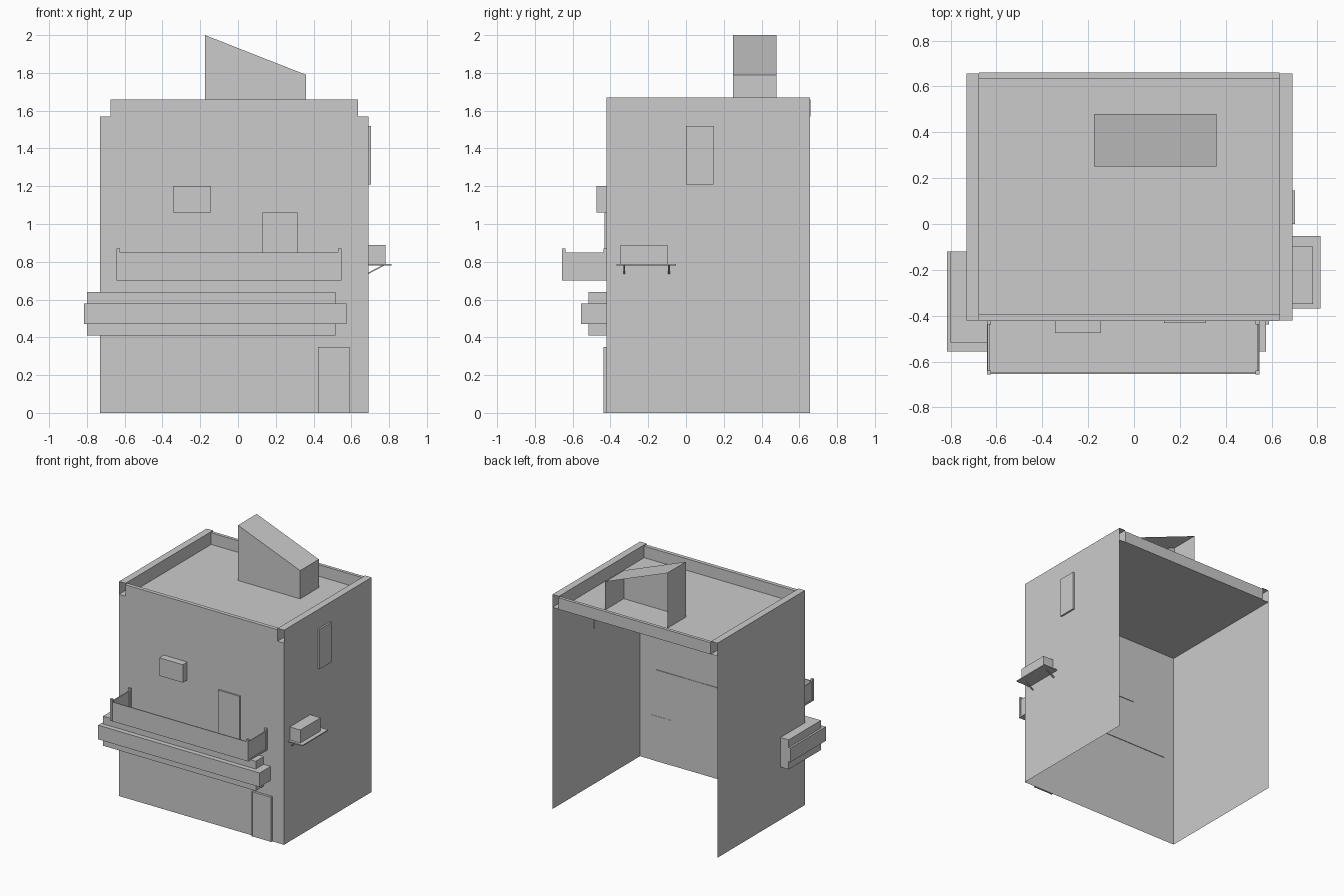
import bpy, bmesh
from mathutils import Vector

if "Cube" in bpy.data.objects:
    bpy.data.objects.remove(bpy.data.objects["Cube"])

X0, X1, Y0, Y1 = -0.73, 0.69, -0.42, 0.657   # building footprint
ROOF, TOP = 1.57, 1.67


def mesh_object(name, bm):
    mesh = bpy.data.meshes.new(name)
    bm.to_mesh(mesh)
    bm.free()
    ob = bpy.data.objects.new(name, mesh)
    bpy.context.collection.objects.link(ob)
    return ob


def box(name, x0, x1, y0, y1, z0, z1):
    bm = bmesh.new()
    bmesh.ops.create_cube(bm, size=1)
    for v in bm.verts:
        v.co = Vector(((x0, x1)[v.co.x > 0], (y0, y1)[v.co.y > 0], (z0, z1)[v.co.z > 0]))
    return mesh_object(name, bm)


def prism(name, profile, direction, caps=True):
    """Closed 3D profile swept along a direction."""
    bm = bmesh.new()
    face = bm.faces.new([bm.verts.new(p) for p in profile])
    ext = bmesh.ops.extrude_face_region(bm, geom=[face], use_keep_orig=caps)
    bmesh.ops.translate(bm, vec=direction, verts=[g for g in ext["geom"] if isinstance(g, bmesh.types.BMVert)])
    bmesh.ops.recalc_face_normals(bm, faces=bm.faces)
    return mesh_object(name, bm)


def sheet(name, path, direction):
    """Open path swept into thin single-sided faces."""
    bm = bmesh.new()
    d = Vector(direction)
    pairs = [(bm.verts.new(p), bm.verts.new(Vector(p) + d)) for p in path]
    for (a, b), (c, e) in zip(pairs, pairs[1:]):
        bm.faces.new((a, c, e, b))
    return mesh_object(name, bm)


# Three thin walls, open at the back, and the flat roof
sheet("walls", [(X0, Y1, 0), (X0, Y0, 0), (X1, Y0, 0), (X1, Y1, 0)], (0, 0, ROOF))
sheet("roof", [(X0, Y0, ROOF), (X1, Y0, ROOF)], (0, Y1 - Y0, 0))

# Side parapets: hollow channels with open ends
sheet("left_parapet", [(-0.675, Y1, ROOF), (-0.675, Y1, TOP), (X0, Y1, TOP), (X0, Y1, ROOF)],
      (0, Y0 - Y1, 0))
sheet("right_parapet", [(X1, Y1, ROOF), (X1, Y1, TOP), (0.635, Y1, TOP), (0.635, Y1, ROOF)],
      (0, Y0 - Y1, 0))

# Front and back parapets
box("front_parapet", -0.675, 0.635, Y0 - 0.002, Y0 + 0.028, ROOF, 1.66)
box("back_parapet", -0.675, 0.635, Y1 - 0.022, Y1 + 0.003, ROOF, 1.66)

# Sloped stair housing on the roof, open at the back
hx0, hx1, hy0, hy1 = -0.175, 0.36, 0.25, 0.48
housing = prism("roof_housing", [(hx0, hy0, ROOF), (hx1, hy0, ROOF), (hx1, hy0, 1.79), (hx0, hy0, 2.0)],
                (0, hy1 - hy0, 0))
bm = bmesh.new()
bm.from_mesh(housing.data)
opened = [f for f in bm.faces if f.normal.y > 0.9 or f.normal.z < -0.9]
bmesh.ops.delete(bm, geom=opened, context="FACES")
bm.to_mesh(housing.data)
bm.free()

# Signboard wrapping the front-left corner: tall core and projecting band
for name, xl, xr, yf, z0, z1 in (("sign_core", -0.80, 0.515, -0.517, 0.41, 0.64),
                                 ("sign_band", -0.815, 0.575, -0.555, 0.47, 0.58)):
    prism(name, [(xl, -0.12, z0), (xl, yf, z0), (xr, yf, z0), (xr, Y0, z0), (X0, Y0, z0), (X0, -0.12, z0)],
          (0, 0, z1 - z0))

# Balcony: floor, three panels and corner posts
bx0, bx1, by0 = -0.642, 0.548, -0.657
t = 0.008
box("balcony_floor", bx0, bx1, by0 + 0.002, Y0 + 0.005, 0.70, 0.712)
box("balcony_front_panel", bx0 + 0.005, bx1 - 0.005, by0 + 0.002, by0 + 0.002 + t, 0.70, 0.85)
for side, x in (("left", bx0 + 0.004), ("right", bx1 - 0.004 - t)):
    box(f"balcony_{side}_panel", x, x + t, by0 + 0.004, Y0, 0.70, 0.85)
for side, x in (("left", bx0), ("right", bx1 - 0.018)):
    for end, y in (("front", by0), ("back", Y0 - 0.018)):
        box(f"balcony_{side}_{end}_post", x, x + 0.018, y, y + 0.018, 0.70, 0.87)

# Balcony door, window, and wall-mounted unit
box("balcony_door", 0.13, 0.315, -0.432, Y0 + 0.002, 0.70, 1.06)
box("side_window", X1 - 0.002, 0.703, 0.0, 0.145, 1.21, 1.52)
box("front_cooling_unit", -0.345, -0.143, -0.475, Y0 + 0.005, 1.06, 1.20)

# Entrance door with a slim frame
box("entrance_door", 0.428, 0.584, -0.432, Y0 + 0.002, 0.0, 0.345)
box("entrance_frame_top", 0.423, 0.589, -0.438, Y0 + 0.002, 0.344, 0.35)
for side, x in (("left", 0.423), ("right", 0.583)):
    box(f"entrance_frame_{side}", x, x + 0.006, -0.438, Y0 + 0.002, 0.0, 0.345)

# Right-hand cooling unit on a shelf with two diagonal braces
box("side_shelf", X1, 0.813, -0.368, -0.052, 0.78, 0.788)
box("side_cooling_unit", X1, 0.78, -0.348, -0.098, 0.788, 0.89)
for name, y in (("front", -0.332), ("back", -0.094)):
    prism(f"shelf_brace_{name}", [(X1, y, 0.735), (0.775, y, 0.78), (0.76, y, 0.78), (X1, y, 0.743)],
          (0, 0.01, 0))
